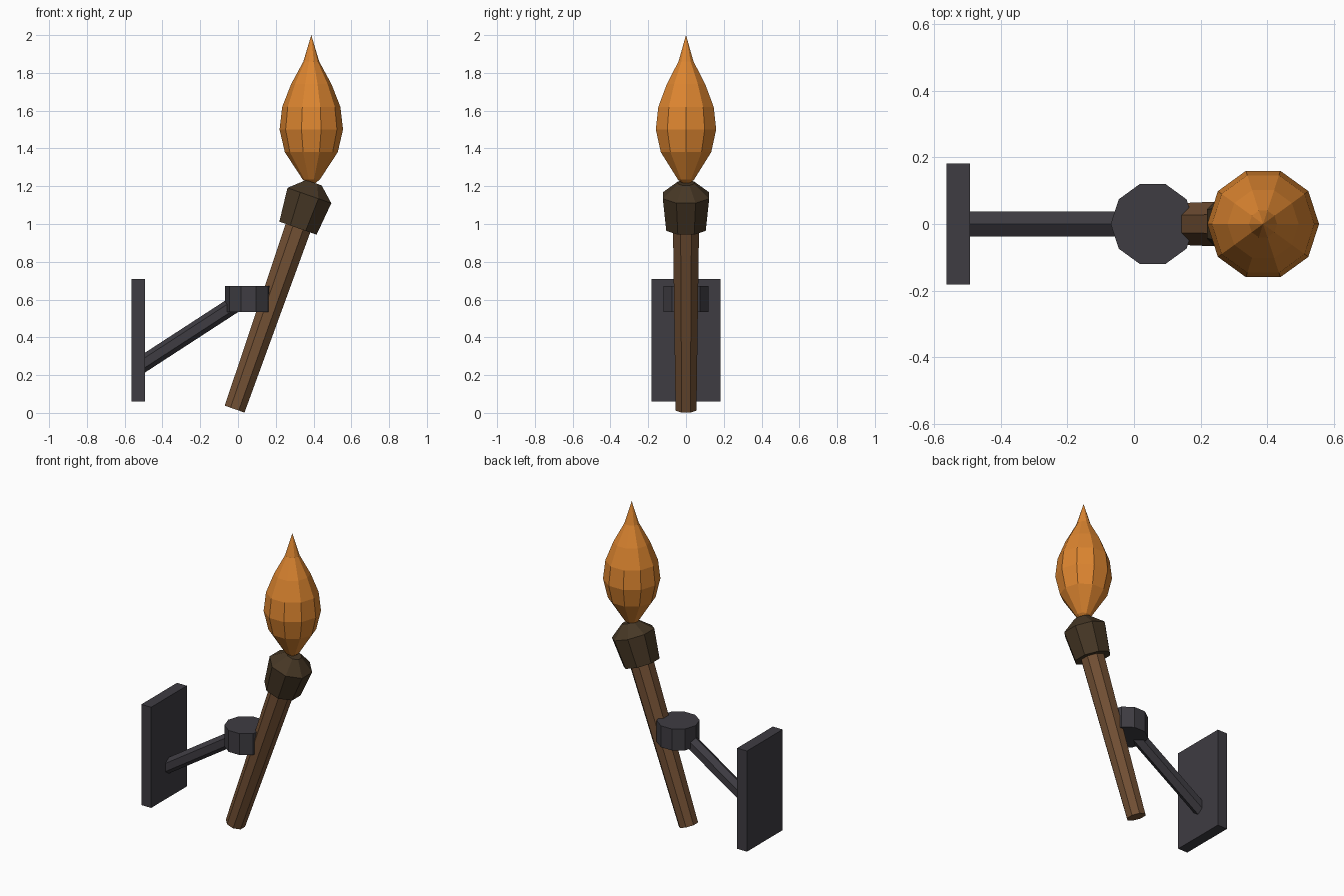
import bpy, bmesh, math
from mathutils import Vector, Matrix

if "Cube" in bpy.data.objects:
    bpy.data.objects.remove(bpy.data.objects["Cube"])


def material(name, rgb):
    lin = [((c / 255 + 0.055) / 1.055) ** 2.4 for c in rgb]
    m = bpy.data.materials.new(name)
    m.diffuse_color = (*lin, 1)
    m.use_nodes = True
    m.node_tree.nodes["Principled BSDF"].inputs["Base Color"].default_value = m.diffuse_color
    return m


iron = material("dark iron", (62, 60, 66))
wood = material("brown wood", (114, 80, 52))
wrap = material("charred wrap", (70, 55, 37))
fire = material("orange flame", (220, 133, 48))


def finish(bm, name, mat):
    bmesh.ops.recalc_face_normals(bm, faces=bm.faces)
    me = bpy.data.meshes.new(name)
    bm.to_mesh(me)
    bm.free()
    me.materials.append(mat)
    ob = bpy.data.objects.new(name, me)
    bpy.context.collection.objects.link(ob)
    return ob


def lathe(name, mat, profile, sides, origin=(0, 0, 0), tilt=0.0, phase=0.0):
    """Faceted turned solid: profile of (radius, height), tilted about y."""
    bm = bmesh.new()
    rings = []
    for r, h in profile:
        if r == 0:
            rings.append([bm.verts.new((0, 0, h))])
        else:
            angles = [phase + math.tau * i / sides for i in range(sides)]
            rings.append([bm.verts.new((r * math.cos(a), r * math.sin(a), h)) for a in angles])
    for a, b in zip(rings, rings[1:]):
        for i in range(sides):
            j = (i + 1) % sides
            if len(a) == 1:
                bm.faces.new((a[0], b[j], b[i]))
            elif len(b) == 1:
                bm.faces.new((a[i], a[j], b[0]))
            else:
                bm.faces.new((a[i], a[j], b[j], b[i]))
    for ring in (rings[0], rings[-1]):
        if len(ring) > 1:
            bm.faces.new(ring)
    bm.transform(Matrix.Translation(Vector(origin)) @ Matrix.Rotation(tilt, 4, 'Y'))
    return finish(bm, name, mat)


# wall plate
bm = bmesh.new()
bmesh.ops.create_cube(bm, size=1)
bm.transform(Matrix.Translation((-0.528, 0, 0.385)) @ Matrix.Diagonal((0.07, 0.364, 0.65, 1)))
finish(bm, "wall_plate", iron)

# sloping hexagonal arm and holder collar
lathe("bracket_arm", iron, [(0.044, 0), (0.044, 0.66)], 6,
      (-0.525, 0, 0.245), math.radians(57))
lathe("holder_collar", iron, [(0.126, 0.535), (0.126, 0.673)], 10, (0.056, 0, 0))

# leaning handle and wrapped head share one axis
base, lean, flat = (-0.018, 0, 0.02), math.radians(19.3), math.pi / 8
lathe("handle", wood, [(0.06, 0), (0.075, 1.05)], 8, base, lean, flat)
lathe("torch_head", wrap, [(0.113, 1.015), (0.133, 1.198), (0.047, 1.27)], 8, base, lean, flat)

# upright flame
lathe("flame", fire, [(0, 1.2), (0.045, 1.235), (0.14, 1.38), (0.168, 1.5), (0.154, 1.62),
                      (0.107, 1.74), (0.042, 1.86), (0, 2.0)], 10, (0.388, 0, 0))
